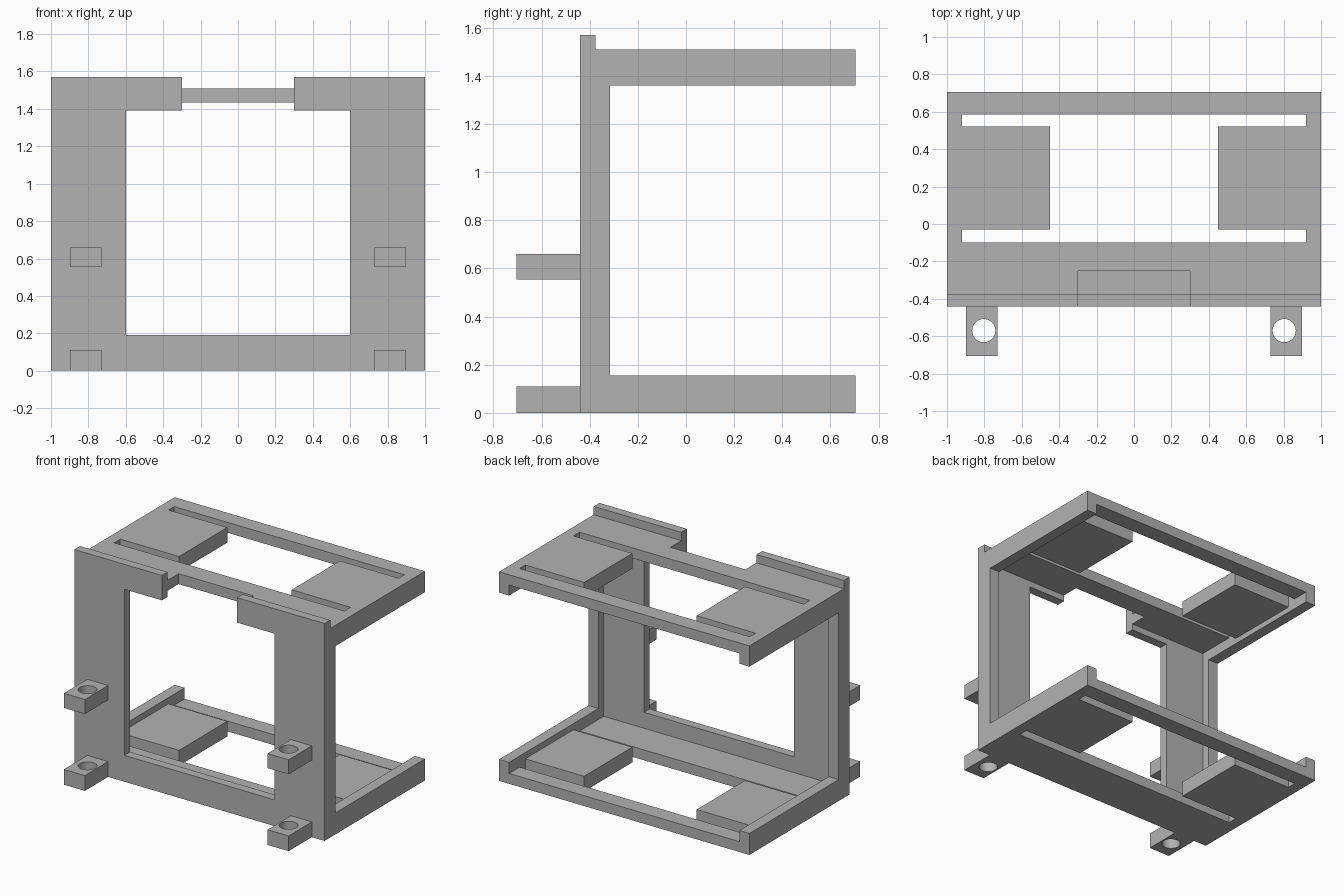
import bpy
import bmesh
from mathutils import Vector

if "Cube" in bpy.data.objects:
    bpy.data.objects.remove(bpy.data.objects["Cube"])

grey = bpy.data.materials.new("plain grey")
grey.use_nodes = True
grey.diffuse_color = (0.45, 0.45, 0.45, 1)
grey.node_tree.nodes["Principled BSDF"].inputs["Base Color"].default_value = (0.45, 0.45, 0.45, 1)

# Main levels shared by the parts
FRONT, PANEL_BACK, BACK = -0.44, -0.375, 0.705
TOP, SHEET, PAD = 1.51, 0.075, 0.11
INNER = 0.92


def prism(name, outline, axis, start, end):
    """Extrude a flat outline along one axis; the outline lies in the other two."""
    def place(p, depth):
        co = list(p)
        co.insert("xyz".index(axis), depth)
        return Vector(co)

    bm = bmesh.new()
    face = bm.faces.new([bm.verts.new(place(p, start)) for p in outline])
    grown = bmesh.ops.extrude_face_region(bm, geom=[face])
    moved = [g for g in grown["geom"] if isinstance(g, bmesh.types.BMVert)]
    shift = place((0, 0), end - start)
    bmesh.ops.translate(bm, verts=moved, vec=shift)
    bmesh.ops.recalc_face_normals(bm, faces=bm.faces)
    mesh = bpy.data.meshes.new(name)
    bm.to_mesh(mesh)
    bm.free()
    mesh.materials.append(grey)
    obj = bpy.data.objects.new(name, mesh)
    bpy.context.collection.objects.link(obj)
    return obj


def rect(a0, a1, b0, b1):
    return [(a0, b0), (a1, b0), (a1, b1), (a0, b1)]


def mirrored(half):
    """Close a half outline by reflecting it in its first coordinate."""
    return half + [(-a, b) for a, b in reversed(half)]


# Front panel: window frame with an open gap at the top
panel = mirrored([(1, 0), (1, 1.57), (0.3, 1.57), (0.3, 1.39), (0.6, 1.39), (0.6, 0.19)])
# order the half so that the outer bottom and the window sill both close
half = [(-0.6, 0.19), (-0.6, 1.39), (-0.3, 1.39), (-0.3, 1.57), (-1, 1.57), (-1, 0)]
panel = half + [(-a, b) for a, b in reversed(half)]
prism("front_panel", panel, "y", FRONT, PANEL_BACK)

# Side rails: C-shaped, open at the back
rail = [(PANEL_BACK, 0), (BACK, 0), (BACK, 0.155), (-0.315, 0.155),
        (-0.315, 1.36), (BACK, 1.36), (BACK, TOP), (PANEL_BACK, TOP)]
for side, s in (("left", 1), ("right", -1)):
    prism(side + "_side_rail", rail, "x", s * INNER, s)

# Top and bottom decks: front sheet, back strip and two thicker pads each
notched = mirrored([(INNER, -0.1), (INNER, PANEL_BACK), (0.3, PANEL_BACK), (0.3, -0.25)])
plain = rect(-INNER, INNER, PANEL_BACK, -0.1)
for level, sheet, base, d in (("top", notched, TOP, -1), ("bottom", plain, 0, 1)):
    prism(level + "_front_sheet", sheet, "z", base, base + d * SHEET)
    prism(level + "_back_strip", rect(-INNER, INNER, 0.585, BACK), "z", base, base + d * SHEET)
    for side, s in (("left", 1), ("right", -1)):
        prism(f"{level}_{side}_pad", rect(s * 0.45, s * INNER, -0.03, 0.52),
              "z", base, base + d * PAD)


# Mounting lugs with a vertical bolt hole
def lug(name, s, z0, z1):
    body = prism(name, rect(s * 0.73, s * 0.898, -0.705, FRONT), "z", z0, z1)
    bpy.ops.mesh.primitive_cylinder_add(vertices=48, radius=0.062, depth=0.5,
                                        location=(s * 0.803, -0.57, (z0 + z1) / 2))
    cutter = bpy.context.object
    cutter.hide_render = True
    cutter.data.materials.append(grey)
    mod = body.modifiers.new("bolt_hole", "BOOLEAN")
    mod.operation, mod.solver, mod.object = "DIFFERENCE", "EXACT", cutter
    graph = bpy.context.evaluated_depsgraph_get()
    drilled = bpy.data.meshes.new_from_object(body.evaluated_get(graph))
    body.modifiers.clear()
    body.data = drilled
    bpy.data.objects.remove(cutter)
    bpy.ops.object.select_all(action="DESELECT")
    body.select_set(True)
    bpy.context.view_layer.objects.active = body
    bpy.ops.object.shade_smooth_by_angle()


for side, s in (("left", 1), ("right", -1)):
    lug(f"lower_{side}_lug", s, 0, 0.11)
    lug(f"upper_{side}_lug", s, 0.555, 0.66)
